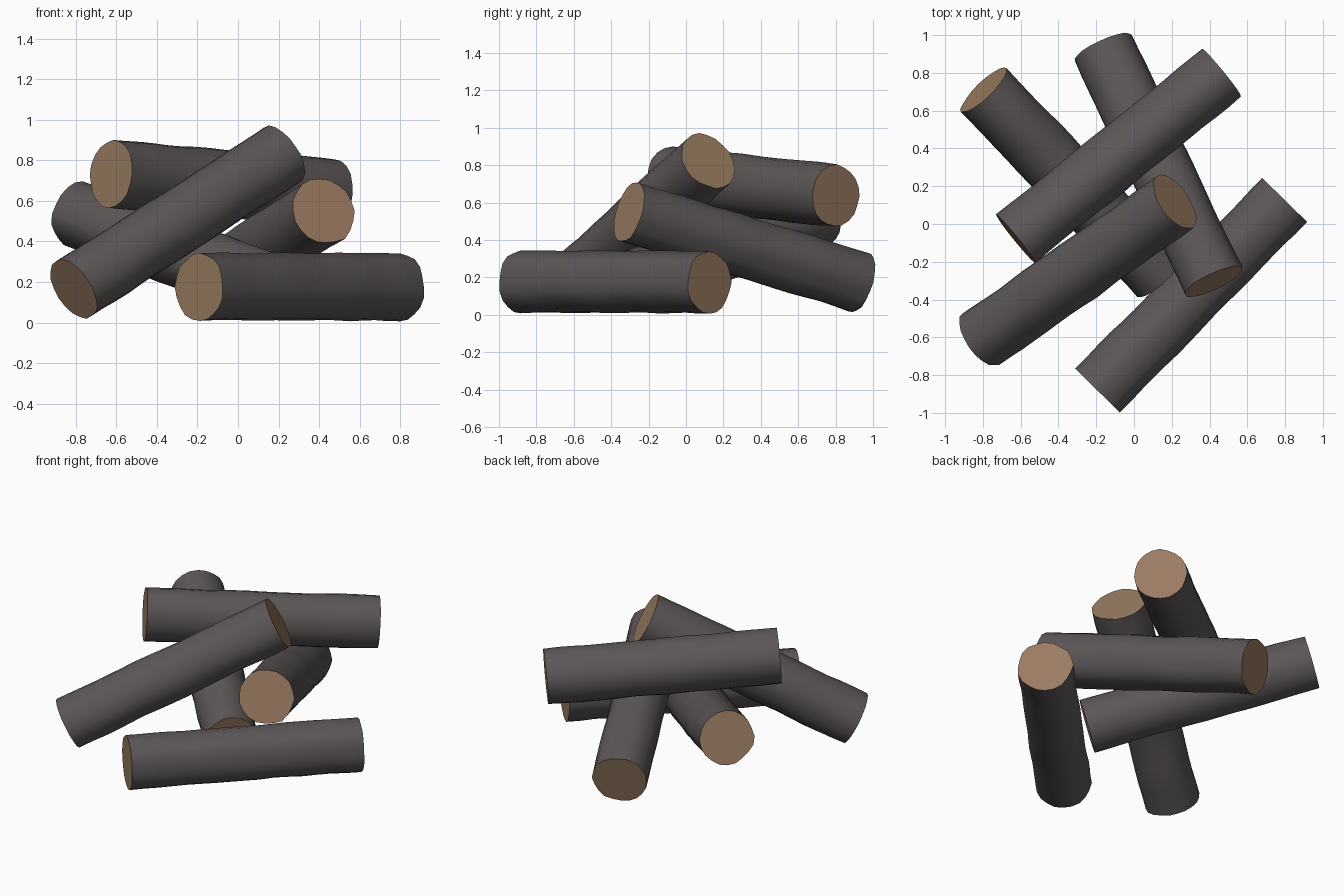
import bpy, bmesh, math, random
from mathutils import Vector, noise

if "Cube" in bpy.data.objects:
    bpy.data.objects.remove(bpy.data.objects["Cube"])

SIDES, RINGS, RADIUS = 20, 16, 0.165


def material(name, rgb):
    m = bpy.data.materials.new(name)
    m.diffuse_color = (*rgb, 1)
    m.use_nodes = True
    m.node_tree.nodes["Principled BSDF"].inputs["Base Color"].default_value = m.diffuse_color
    return m


bark = material("dark_bark", (0.108, 0.094, 0.095))
wood_a = material("cut_wood_tan", (0.31, 0.20, 0.115))
wood_b = material("cut_wood_reddish", (0.33, 0.20, 0.125))


def log(name, start, end, seed):
    """Slightly lumpy cylinder between two cap centres."""
    rnd = random.Random(seed)
    a, b = Vector(start), Vector(end)
    axis = (b - a).normalized()
    u = axis.cross(Vector((0, 0, 1))).normalized()
    v = axis.cross(u)
    grooves = [rnd.uniform(-0.005, 0.005) for _ in range(SIDES)]
    bm = bmesh.new()
    rings = []
    for i in range(RINGS + 1):
        ring = []
        for j in range(SIDES):
            t = 2 * math.pi * j / SIDES
            d = u * math.cos(t) + v * math.sin(t)
            p = a.lerp(b, i / RINGS) + d * RADIUS
            lump = noise.noise(p * 5 + Vector((seed * 7.3, 0, 0))) * 0.008
            ring.append(bm.verts.new(p + d * (lump + grooves[j])))
        rings.append(ring)
    # Bark
    for r0, r1 in zip(rings, rings[1:]):
        for j in range(SIDES):
            k = (j + 1) % SIDES
            bm.faces.new((r0[j], r0[k], r1[k], r1[j]))
    # Cut ends
    bm.faces.new(rings[0]).material_index = 1
    bm.faces.new(rings[-1]).material_index = 2
    bmesh.ops.recalc_face_normals(bm, faces=bm.faces)
    mesh = bpy.data.meshes.new(name)
    bm.to_mesh(mesh)
    bm.free()
    for m in (bark, wood_a, wood_b):
        mesh.materials.append(m)
    ob = bpy.data.objects.new(name, mesh)
    bpy.context.collection.objects.link(ob)
    bpy.ops.object.select_all(action='DESELECT')
    ob.select_set(True)
    bpy.context.view_layer.objects.active = ob
    bpy.ops.object.shade_smooth_by_angle(angle=math.radians(40))


# Ground log, two leaning logs, crossing log, front leaning log
log("ground_log", (-0.19, -0.885, 0.175), (0.80, 0.125, 0.175), 1)
log("left_leaning_log", (-0.795, 0.71, 0.535), (0.14, -0.27, 0.18), 2)
log("back_leaning_log", (-0.165, 0.93, 0.175), (0.42, -0.305, 0.55), 3)
log("top_crossing_log", (-0.625, -0.08, 0.73), (0.465, 0.80, 0.635), 4)
log("front_leaning_log", (0.215, 0.115, 0.825), (-0.81, -0.61, 0.165), 5)
